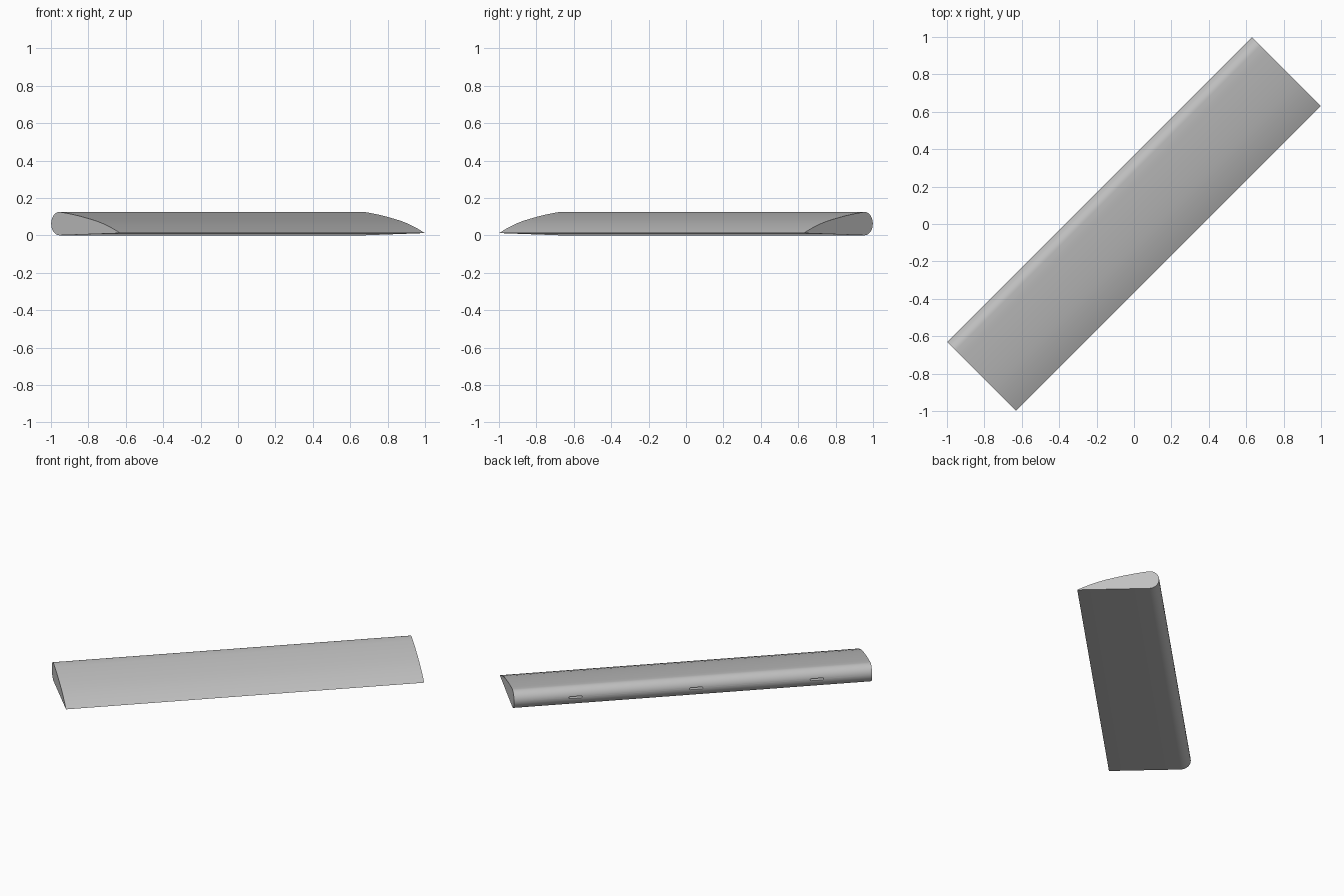
import bpy, bmesh, math
from mathutils import Matrix

if "Cube" in bpy.data.objects:
    bpy.data.objects.remove(bpy.data.objects["Cube"])

HALF = 1.152          # half of the span
R = 0.0625            # nose radius
NOSE = -0.198         # chord position of the nose centre
TURN = Matrix.Rotation(math.radians(45), 4, 'Z')

grey = bpy.data.materials.new("light grey")
grey.diffuse_color = (0.53, 0.53, 0.53, 1)
grey.use_nodes = True
grey.node_tree.nodes["Principled BSDF"].inputs["Base Color"].default_value = grey.diffuse_color


def extrude_profile(name, pts, axis, lo, hi):
    """Prism from 2D points, extruded along local x (profile y,z) or y (profile x,z)."""
    bm = bmesh.new()
    rings = []
    for d in (lo, hi):
        rings.append([bm.verts.new((d, a, z) if axis == 'x' else (a, d, z)) for a, z in pts])
    n = len(pts)
    for i in range(n):
        j = (i + 1) % n
        bm.faces.new((rings[0][i], rings[0][j], rings[1][j], rings[1][i]))
    bm.faces.new(rings[0])
    bm.faces.new(rings[1])
    bmesh.ops.recalc_face_normals(bm, faces=bm.faces)
    mesh = bpy.data.meshes.new(name)
    bm.to_mesh(mesh)
    bm.free()
    mesh.materials.append(grey)
    obj = bpy.data.objects.new(name, mesh)
    obj.matrix_world = TURN
    bpy.context.collection.objects.link(obj)
    return obj


# Flap section: round nose, gently arched top, sharp trailing edge, flat underside
nose = [(NOSE - R * math.sin(t), R - R * math.cos(t))
        for t in (math.pi * i / 20 for i in range(21))]
top = [(-0.15, 0.119), (-0.10, 0.112), (-0.04, 0.102), (0.02, 0.090), (0.08, 0.077),
       (0.14, 0.060), (0.19, 0.042), (0.23, 0.026), (0.26, 0.012)]
section = [(-c, z) for c, z in nose + top]
flap = extrude_profile("flap", section, 'x', -HALF, HALF)

# Three narrow hinge slots along the nose
for k in (-1, 0, 1):
    x0 = -0.02 + 0.776 * k
    slot = []
    for side in (1, -1):
        for i in range(9):
            t = -math.pi / 2 + math.pi * i / 8
            slot.append((x0 + side * (0.036 + 0.007 * math.cos(t)),
                         0.064 + side * 0.007 * math.sin(t)))
    cutter = extrude_profile("hinge_slot_cutter", slot, 'y', 0.225, 0.30)
    cutter.hide_render = True
    cutter.hide_set(True)
    cut = flap.modifiers.new("hinge_slot", 'BOOLEAN')
    cut.operation = 'DIFFERENCE'
    cut.solver = 'EXACT'
    cut.object = cutter

# Bake the cuts, then smooth the curved skin
bpy.context.view_layer.update()
deps = bpy.context.evaluated_depsgraph_get()
baked = bpy.data.meshes.new_from_object(flap.evaluated_get(deps))
flap.modifiers.clear()
flap.data = baked
for obj in [o for o in bpy.data.objects if o is not flap and o.name.startswith("hinge_slot")]:
    bpy.data.objects.remove(obj)
bpy.context.view_layer.objects.active = flap
flap.select_set(True)
bpy.ops.object.shade_smooth_by_angle(angle=math.radians(30))
